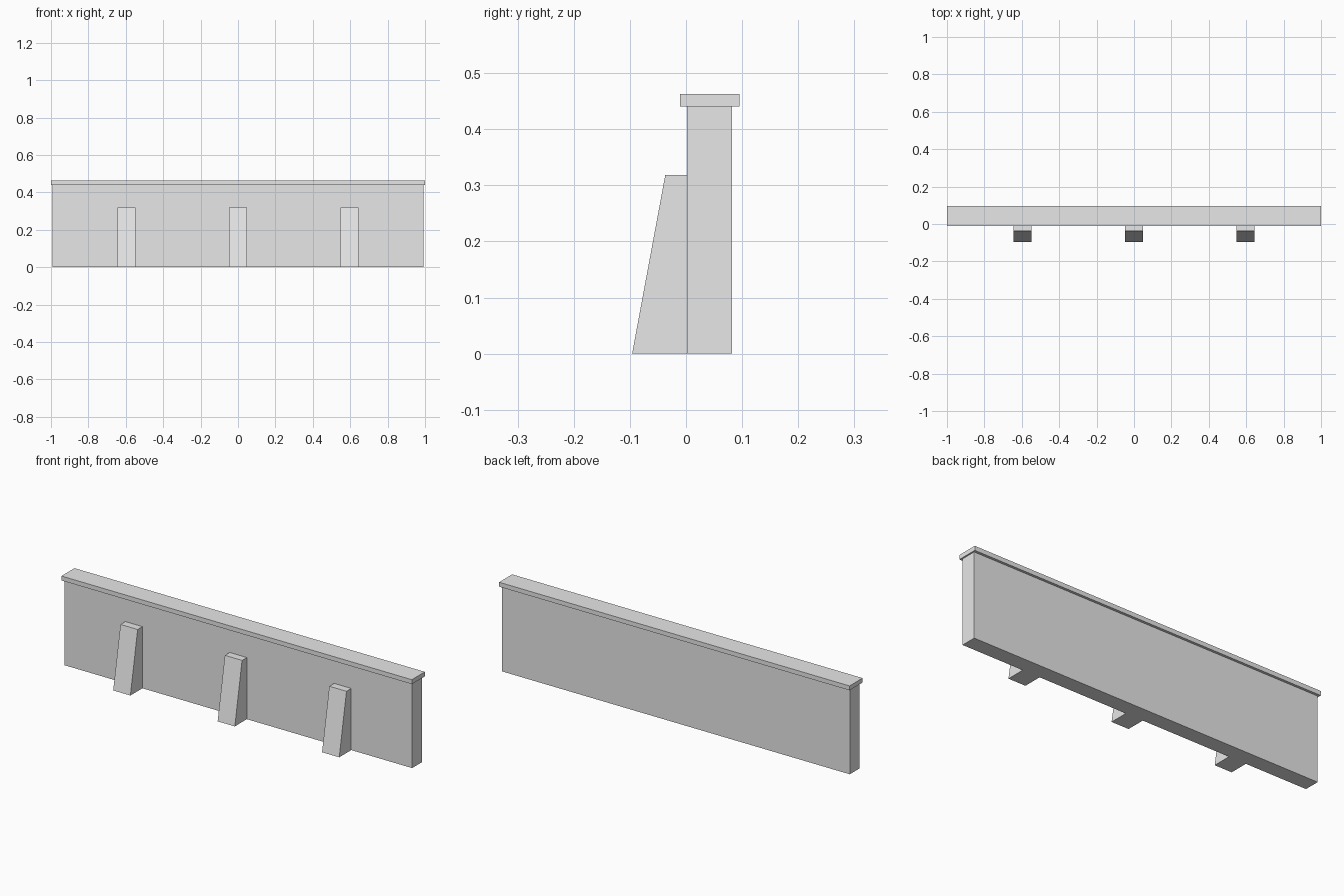
import bpy
import bmesh
from mathutils import Vector

cube = bpy.data.objects.get("Cube")
if cube:
    bpy.data.objects.remove(cube, do_unlink=True)

# Single plain grey for the whole wall
grey = bpy.data.materials.new("concrete_grey")
grey.use_nodes = True
colour = (0.8, 0.8, 0.8, 1)
grey.diffuse_color = colour
grey.node_tree.nodes["Principled BSDF"].inputs["Base Color"].default_value = colour


def extrude_profile(name, profile, width, x=0.0):
    """Solid with a (y, z) side profile, extruded along x and centred on x."""
    bm = bmesh.new()
    face = bm.faces.new([bm.verts.new((-width / 2, y, z)) for y, z in profile])
    result = bmesh.ops.extrude_face_region(bm, geom=[face])
    moved = [v for v in result["geom"] if isinstance(v, bmesh.types.BMVert)]
    bmesh.ops.translate(bm, verts=moved, vec=Vector((width, 0, 0)))
    bmesh.ops.recalc_face_normals(bm, faces=bm.faces)
    mesh = bpy.data.meshes.new(name)
    bm.to_mesh(mesh)
    bm.free()
    mesh.materials.append(grey)
    obj = bpy.data.objects.new(name, mesh)
    obj.location.x = x
    bpy.context.collection.objects.link(obj)
    return obj


def box_profile(y0, y1, z0, z1):
    return [(y0, z0), (y1, z0), (y1, z1), (y0, z1)]


WALL_FRONT, WALL_BACK = 0.002, 0.082
WALL_TOP, CAP_TOP = 0.44, 0.463
OVERHANG = 0.013

# Wall slab and overhanging coping
extrude_profile("wall", box_profile(WALL_FRONT, WALL_BACK, 0, WALL_TOP), 1.985)
extrude_profile("coping", box_profile(WALL_FRONT - OVERHANG, WALL_BACK + OVERHANG,
                                      WALL_TOP, CAP_TOP), 2.0)

# Three tapered buttresses on the front
buttress = [(-0.096, 0), (WALL_FRONT, 0), (WALL_FRONT, 0.318), (-0.037, 0.318)]
for label, x in (("right", -0.596), ("middle", 0), ("left", 0.596)):
    extrude_profile(f"buttress_{label}", buttress, 0.098, x)
